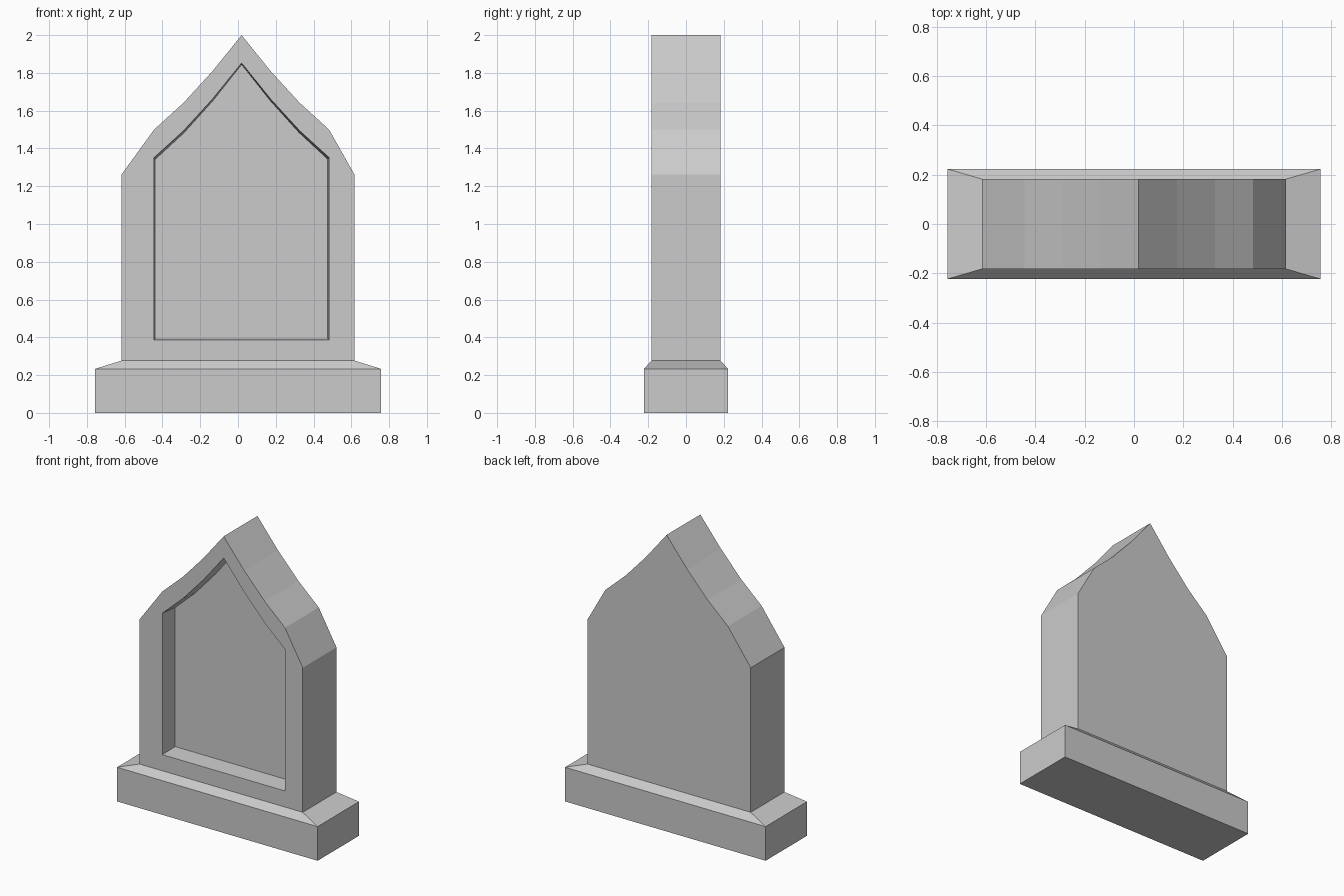
import bpy, bmesh

if "Cube" in bpy.data.objects:
    bpy.data.objects.remove(bpy.data.objects["Cube"])


def loft(name, rings):
    """Skin a stack of equal-length rings, cap both ends, merge repeated points."""
    bm = bmesh.new()
    loops = [[bm.verts.new(p) for p in ring] for ring in rings]
    n = len(rings[0])
    for a, b in zip(loops, loops[1:]):
        for i in range(n):
            j = (i + 1) % n
            bm.faces.new((a[i], a[j], b[j], b[i]))
    bm.faces.new(loops[0][::-1])
    bm.faces.new(loops[-1])
    bmesh.ops.remove_doubles(bm, verts=bm.verts[:], dist=0.0005)
    bmesh.ops.recalc_face_normals(bm, faces=bm.faces[:])
    mesh = bpy.data.meshes.new(name)
    bm.to_mesh(mesh)
    bm.free()
    obj = bpy.data.objects.new(name, mesh)
    bpy.context.collection.objects.link(obj)
    return obj


def rect(x, y, z):
    return [(-x, -y, z), (x, -y, z), (x, y, z), (-x, y, z)]


def upright(profile, y):
    return [(x, y, z) for x, z in profile]


# Plinth with sloped shoulders
BX, BY, HX, HY = 0.757, 0.223, 0.616, 0.182
loft("plinth", [rect(BX, BY, 0), rect(BX, BY, 0.233), rect(HX, HY, 0.277)])

# Headstone outline: concave pointed gable, slightly off centre
CX = 0.019
steps = [(-0.463, 1.50), (-0.309, 1.64), (-0.155, 1.808), (0, 2.0)]
gable = steps + [(-x, z) for x, z in steps[-2::-1]]
outer = ([(-HX, 0.277), (-HX, 1.263)] + [(CX + x, z) for x, z in gable]
         + [(HX, 1.263), (HX, 0.277)])


# Recess outline: same gable lowered; shoulder points doubled to match the outer ring
def recess(inset):
    s = 1 - inset / 0.463
    top = [(CX + x * s, z - 0.148 - inset) for x, z in gable]
    left, right = top[0], top[-1]
    return ([(left[0], 0.387 + inset), left] + top
            + [right, (right[0], 0.387 + inset)])


# Headstone slab with the recessed front panel
loft("headstone", [upright(outer, HY), upright(outer, -HY),
                   upright(recess(0), -HY), upright(recess(0.008), -HY + 0.128)])
